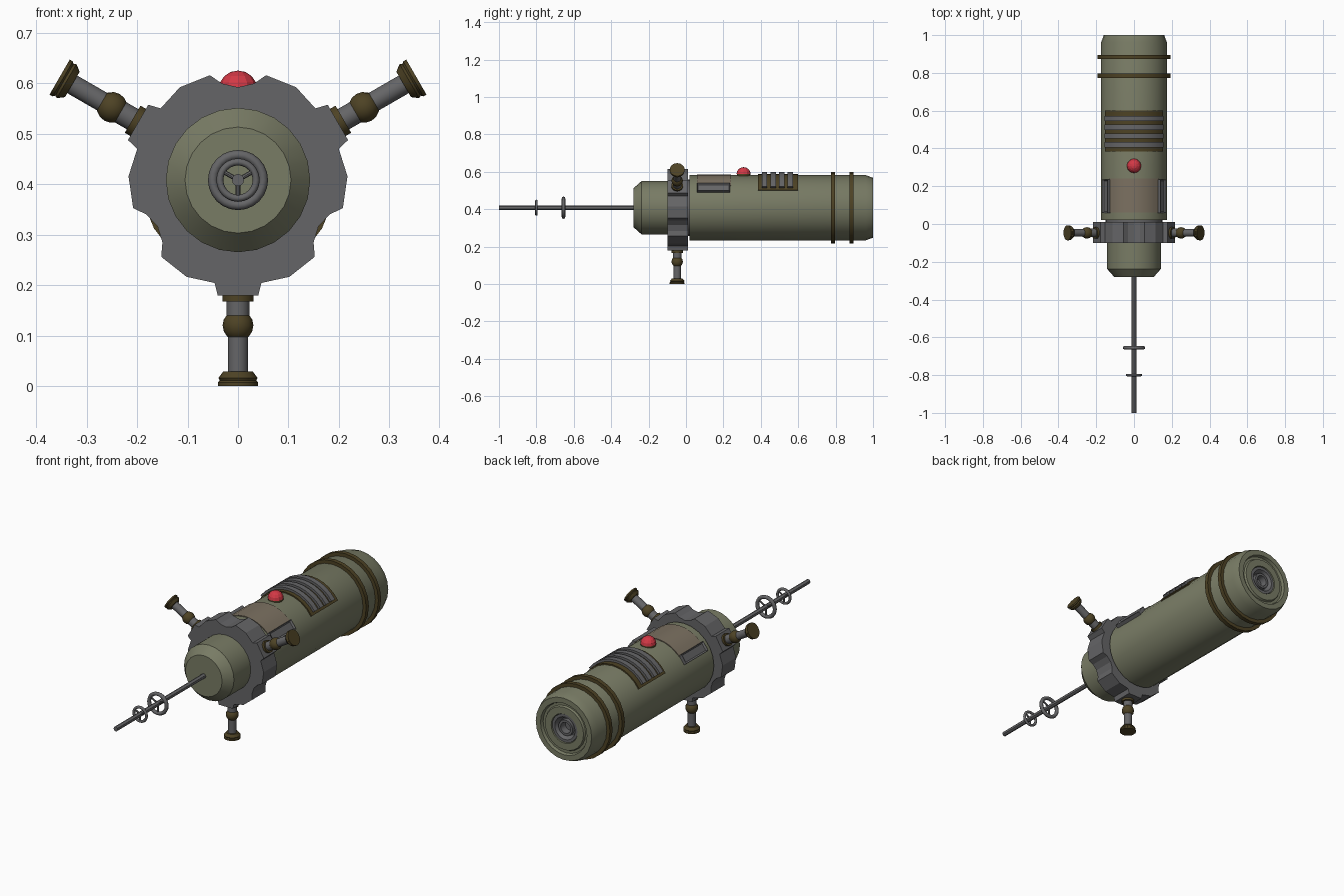
import bpy, bmesh
from math import cos, sin, pi, radians
from mathutils import Matrix, Vector

if "Cube" in bpy.data.objects:
    bpy.data.objects.remove(bpy.data.objects["Cube"])

CZ = 0.408  # height of the main axis


def mat(name, r, g, b):
    m = bpy.data.materials.new(name)
    m.diffuse_color = (r, g, b, 1)
    m.use_nodes = True
    m.node_tree.nodes["Principled BSDF"].inputs["Base Color"].default_value = m.diffuse_color
    return m


GREEN = mat("olive", 0.19, 0.20, 0.13)
GREY = mat("dark_grey", 0.13, 0.13, 0.135)
BROWN = mat("bronze", 0.075, 0.055, 0.018)
TAN = mat("tan", 0.20, 0.165, 0.12)
RED = mat("red", 0.65, 0.04, 0.06)
AXIS = Matrix.Translation((0, 0, CZ)) @ Matrix.Rotation(-pi / 2, 4, 'X')  # local z -> +y


def finish(name, bm, material, smooth=30):
    bmesh.ops.remove_doubles(bm, verts=bm.verts, dist=1e-5)
    bmesh.ops.recalc_face_normals(bm, faces=bm.faces)
    me = bpy.data.meshes.new(name)
    bm.to_mesh(me)
    bm.free()
    me.materials.append(material)
    ob = bpy.data.objects.new(name, me)
    bpy.context.collection.objects.link(ob)
    if smooth:
        bpy.ops.object.select_all(action='DESELECT')
        ob.select_set(True)
        bpy.context.view_layer.objects.active = ob
        bpy.ops.object.shade_smooth_by_angle(angle=radians(smooth))
    return ob


def lathe(name, profile, material, m=AXIS, seg=24, closed=False, smooth=30):
    """Revolve (radius, height) points around local z."""
    bm = bmesh.new()
    pts = profile + profile[:1] if closed else profile
    vs = [bm.verts.new((r, 0, t)) for r, t in pts]
    es = [bm.edges.new(p) for p in zip(vs, vs[1:])]
    bmesh.ops.spin(bm, geom=vs + es, cent=(0, 0, 0), axis=(0, 0, 1),
                   angle=2 * pi, steps=seg, use_merge=False)
    bm.transform(m)
    return finish(name, bm, material, smooth)


def prism(name, outline, y0, y1, material, smooth=0):
    """Extrude an outline of (x, z) points, relative to the axis, along y."""
    bm = bmesh.new()
    a = [bm.verts.new((x, y0, z + CZ)) for x, z in outline]
    b = [bm.verts.new((x, y1, z + CZ)) for x, z in outline]
    bm.faces.new(a)
    bm.faces.new(b[::-1])
    n = len(a)
    for i in range(n):
        bm.faces.new((a[i], b[i], b[(i + 1) % n], a[(i + 1) % n]))
    return finish(name, bm, material, smooth)


def polar(r, deg):
    return r * cos(radians(deg)), r * sin(radians(deg))


def arc(r0, r1, a0, a1, n=10):
    angs = [a0 + (a1 - a0) * i / n for i in range(n + 1)]
    return [polar(r1, a) for a in angs] + [polar(r0, a) for a in angs[::-1]]


# main body with stepped rear end
lathe("body", [(0, 0.02), (0.174, 0.02), (0.174, 0.962), (0.16, 1.0), (0.133, 1.0),
               (0.128, 0.985), (0.115, 0.985), (0.11, 0.995), (0.075, 0.995),
               (0.07, 0.94), (0, 0.94)], GREEN)
lathe("rear_nozzle", [(0.072, 0.95), (0.072, 0.99), (0.058, 0.99), (0.045, 0.965),
                      (0.04, 0.965), (0.04, 0.985), (0.028, 0.985), (0.025, 0.95),
                      (0, 0.95)], GREY)
lathe("core", [(0, -0.09), (0.15, -0.09), (0.15, 0.03), (0, 0.03)], GREY)

# bands near the rear
for i, y in enumerate((0.785, 0.885)):
    lathe(f"band_{i + 1}", [(0.17, y - 0.011), (0.192, y - 0.011), (0.192, y + 0.011),
                            (0.17, y + 0.011)], BROWN, closed=True)

# front cap
lathe("nose", [(0, -0.28), (0.105, -0.28), (0.143, -0.237), (0.143, -0.08), (0, -0.08)], GREEN)

# notched collar with three leg lugs
third = [(0.215, -45), (0.217, -28), (0.209, -12.8), (0.232, -10), (0.232, 10),
         (0.209, 12.8), (0.217, 28), (0.215, 45), (0.194, 50.5), (0.184, 60), (0.194, 69.5)]
prism("collar", [polar(r, c + a) for c in (-90, 30, 150) for r, a in third],
      -0.1, 0.01, GREY)

# three legs: brown collar, tube, ball joint and foot
for i, a in enumerate((-90, 30, 150)):
    x, z = polar(1, a)
    m = (Matrix.Translation((0, -0.047, CZ))
         @ Vector((x, 0, z)).to_track_quat('Z', 'Y').to_matrix().to_4x4())
    n = i + 1
    lathe(f"leg_socket_{n}", [(0, 0.22), (0.031, 0.22), (0.031, 0.241), (0, 0.241)], BROWN, m, 16)
    lathe(f"leg_upper_{n}", [(0.023, 0.23), (0.023, 0.285)], GREY, m, 16)
    lathe(f"leg_lower_{n}", [(0.02, 0.285), (0.02, 0.385)], GREY, m, 16)
    ball = [(0.0305 * sin(pi * k / 8), 0.288 - 0.0305 * cos(pi * k / 8)) for k in range(9)]
    lathe(f"leg_joint_{n}", ball, BROWN, m, 16, smooth=40)
    lathe(f"foot_{n}", [(0, 0.379), (0.029, 0.379), (0.039, 0.392), (0.036, 0.397),
                        (0.04, 0.401), (0.04, CZ), (0, CZ)], BROWN, m, 16)

# antenna rod and two spoked rings
lathe("antenna_rod", [(0, -1.0), (0.012, -1.0), (0.012, -0.27), (0, -0.27)], GREY, seg=12)
for i, (y, major, minor) in enumerate(((-0.655, 0.05, 0.0095), (-0.8, 0.036, 0.007))):
    ring = [(major + minor * cos(k * pi / 4), y + minor * sin(k * pi / 4)) for k in range(8)]
    lathe(f"antenna_ring_{i + 1}", ring, GREY, closed=True, smooth=60)
    for s, a in enumerate((-90, 30, 150)):
        x, z = polar(1, a)
        m = (Matrix.Translation((0, y, CZ))
             @ Vector((x, 0, z)).to_track_quat('Z', 'Y').to_matrix().to_4x4())
        lathe(f"ring_{i + 1}_spoke_{s + 1}", [(0.0045, 0), (0.0045, major)], GREY, m, 8)

# tan top panel with a recessed grey block along each side
prism("top_panel", arc(0.165, 0.178, 42, 138, 8), 0.06, 0.24, TAN, 30)
for name, a in (("right", 36), ("left", 144)):
    bm = bmesh.new()
    bmesh.ops.create_cube(bm, size=1)
    bm.transform(Matrix.Diagonal((0.05, 0.178, 0.034, 1)))
    top = max(bm.faces, key=lambda f: f.calc_center_median().z)
    bmesh.ops.inset_region(bm, faces=[top], thickness=0.01, depth=0)
    bmesh.ops.translate(bm, verts=top.verts, vec=(0, 0, -0.008))
    x, z = polar(0.173, a)
    bm.transform(Matrix.Translation((x, 0.147, z + CZ)) @ Matrix.Rotation(radians(90 - a), 4, 'Y'))
    finish(f"side_block_{name}", bm, GREY, 0)

# curved vent plate with four ribs
prism("vent_plate", arc(0.165, 0.18, 32, 148), 0.385, 0.6, BROWN, 30)
for i in range(4):
    y = 0.42 + 0.046 * i
    prism(f"vent_rib_{i + 1}", arc(0.17, 0.192, 36, 144), y - 0.014, y + 0.014, GREY, 30)

# red lamp on a small base
m = Matrix.Translation((0, 0.308, 0))
lathe("lamp_base", [(0, 0.57), (0.036, 0.57), (0.036, 0.59), (0, 0.59)], BROWN, m, 12)
dome = [(0.038 * cos(k * pi / 8), 0.588 + 0.037 * sin(k * pi / 8)) for k in range(5)]
lathe("lamp", [(0, 0.588)] + dome, RED, m, 12, smooth=0)
